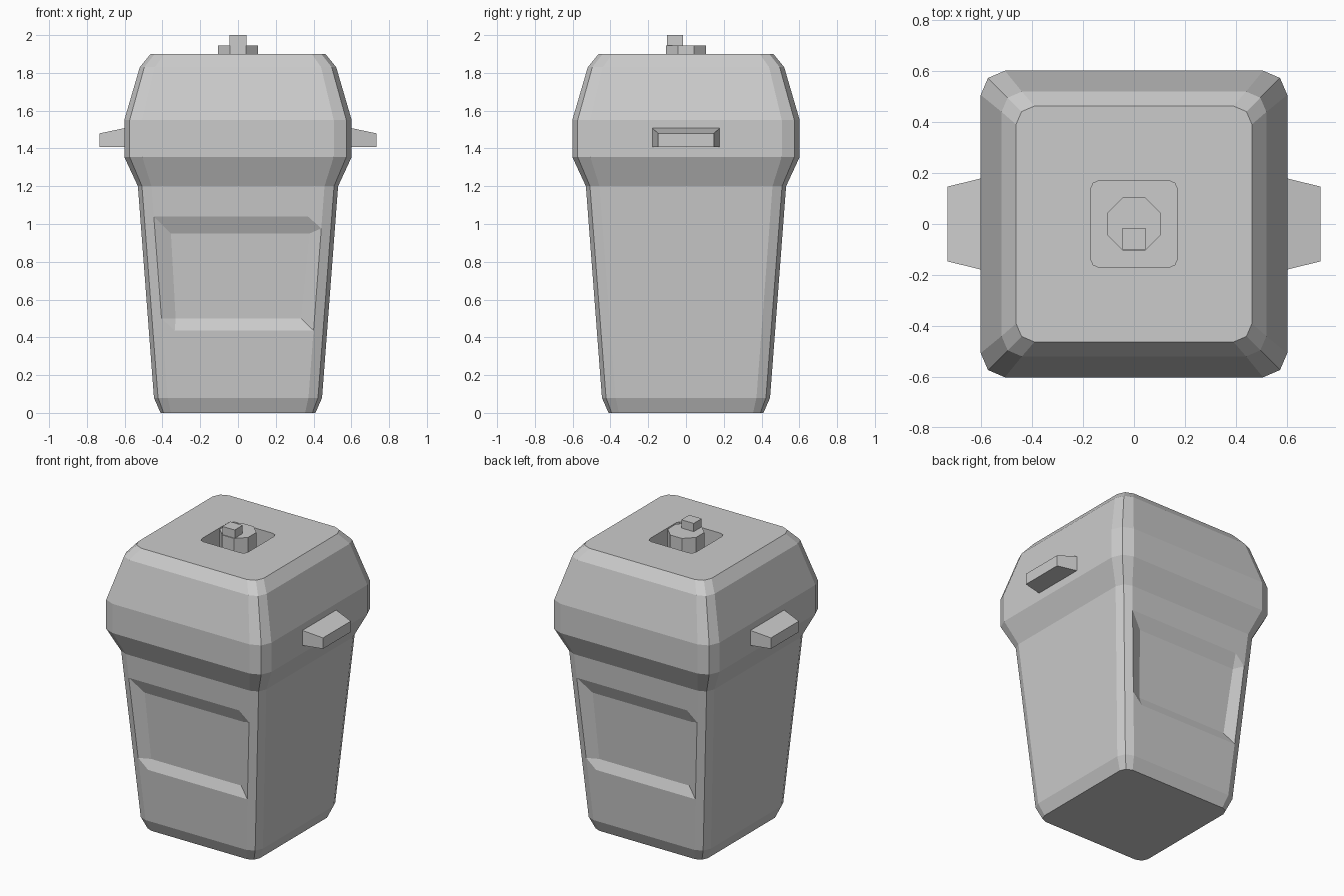
import bpy, bmesh, math
from mathutils import Matrix

if "Cube" in bpy.data.objects:
    bpy.data.objects.remove(bpy.data.objects["Cube"])


def finish(bm, name):
    bmesh.ops.recalc_face_normals(bm, faces=bm.faces)
    me = bpy.data.meshes.new(name)
    bm.to_mesh(me)
    bm.free()
    ob = bpy.data.objects.new(name, me)
    bpy.context.collection.objects.link(ob)
    return ob


def ring(bm, z, h, b):
    """Square of half width h with two-step corners of size b."""
    f, m = h - b, h - 0.3 * b
    out = []
    for k in range(4):
        c, s = [(1, 0), (0, 1), (-1, 0), (0, -1)][k]
        for x, y in ((h, f), (m, m), (f, h)):
            out.append(bm.verts.new((c * x - s * y, s * x + c * y, z)))
    return out


def loft(name, sections):
    bm = bmesh.new()
    rings = [[bm.verts.new(p) for p in sec] for sec in sections]
    for a, b in zip(rings, rings[1:]):
        n = len(a)
        for i in range(n):
            bm.faces.new((a[i], a[(i + 1) % n], b[(i + 1) % n], b[i]))
    bm.faces.new(rings[0])
    bm.faces.new(rings[-1])
    return finish(bm, name)


# Body and lid shell, ending in the recess on top
Z0, H0, B0 = 0.08, 0.445, 0.072
Z1, H1, B1 = 1.2, 0.53, 0.072
profile = [(0, 0.41, 0.055), (Z0, H0, B0), (Z1, H1, B1), (1.355, 0.602, 0.095),
           (1.55, 0.602, 0.095), (1.83, 0.52, 0.08), (1.9, 0.463, 0.072),
           (1.9, 0.17, 0.032), (1.75, 0.17, 0.032)]
bm = bmesh.new()
rings = [ring(bm, *p) for p in profile]
for j, (a, b) in enumerate(zip(rings, rings[1:])):
    for i in range(12):
        if j == 1 and i in (2, 8):
            continue  # panel sides, filled below
        n = (i + 1) % 12
        bm.faces.new((a[i], a[n], b[n], b[i]))
bm.faces.new(rings[0])
bm.faces.new(rings[-1])


def split(lo, hi, za, zb):
    """Add two vertices at heights za < zb on the edge lo-hi."""
    ta, tb = (za - Z0) / (Z1 - Z0), (zb - Z0) / (Z1 - Z0)
    va = bmesh.utils.edge_split(bm.edges.get((lo, hi)), lo, ta)[1]
    vb = bmesh.utils.edge_split(bm.edges.get((va, hi)), va, (tb - ta) / (1 - ta))[1]
    return va, vb


# Sunken panels on front and back
for i, s in ((8, 1), (2, -1)):
    bl, br, tl, tr = rings[1][i], rings[1][i + 1], rings[2][i], rings[2][i + 1]
    l0, l1 = split(bl, tl, 0.5, 1.04)
    r0, r1 = split(br, tr, 0.436, 0.977)

    def pt(x, z, d=0.0):
        h = H0 + (H1 - H0) * (z - Z0) / (Z1 - Z0)
        return bm.verts.new((s * x, s * (d - h), z))

    top, bot = pt(0.37, 1.04), pt(-0.335, 0.436)
    D = 0.032
    itl, itr = pt(-0.355, 0.95, D), pt(0.38, 0.95, D)
    ibl, ibr = pt(-0.33, 0.5, D), pt(0.335, 0.5, D)
    for f in ((tl, tr, r1, top, l1), (bl, br, r0, bot, l0),
              (l1, top, itr, itl), (top, r1, itr), (r1, r0, ibr, itr),
              (r0, bot, ibl, ibr), (bot, l0, ibl), (l0, l1, itl, ibl),
              (itl, itr, ibr, ibl)):
        bm.faces.new(f)
finish(bm, "bin_body")

# Tapered side handles
for name, s in (("right_handle", 1), ("left_handle", -1)):
    loft(name, [[(s * x, -w, 1.407), (s * x, w, 1.407), (s * x, w, t), (s * x, -w, t)]
                for x, w, t in ((0.58, 0.184, 1.512), (0.732, 0.147, 1.48))])

# Octagonal post in the recess
R = 0.105 / math.cos(math.pi / 8)
octagon = [(R * math.cos(a), R * math.sin(a))
           for a in (math.pi / 8 + k * math.pi / 4 for k in range(8))]
loft("lid_post", [[(x, y, z) for x, y in octagon] for z in (1.75, 1.945)])

# Small block on the post
bm = bmesh.new()
bmesh.ops.create_cube(bm, size=1, matrix=Matrix.Translation((0, -0.058, 1.97))
                      @ Matrix.Diagonal((0.092, 0.084, 0.06, 1)))
finish(bm, "post_block")
